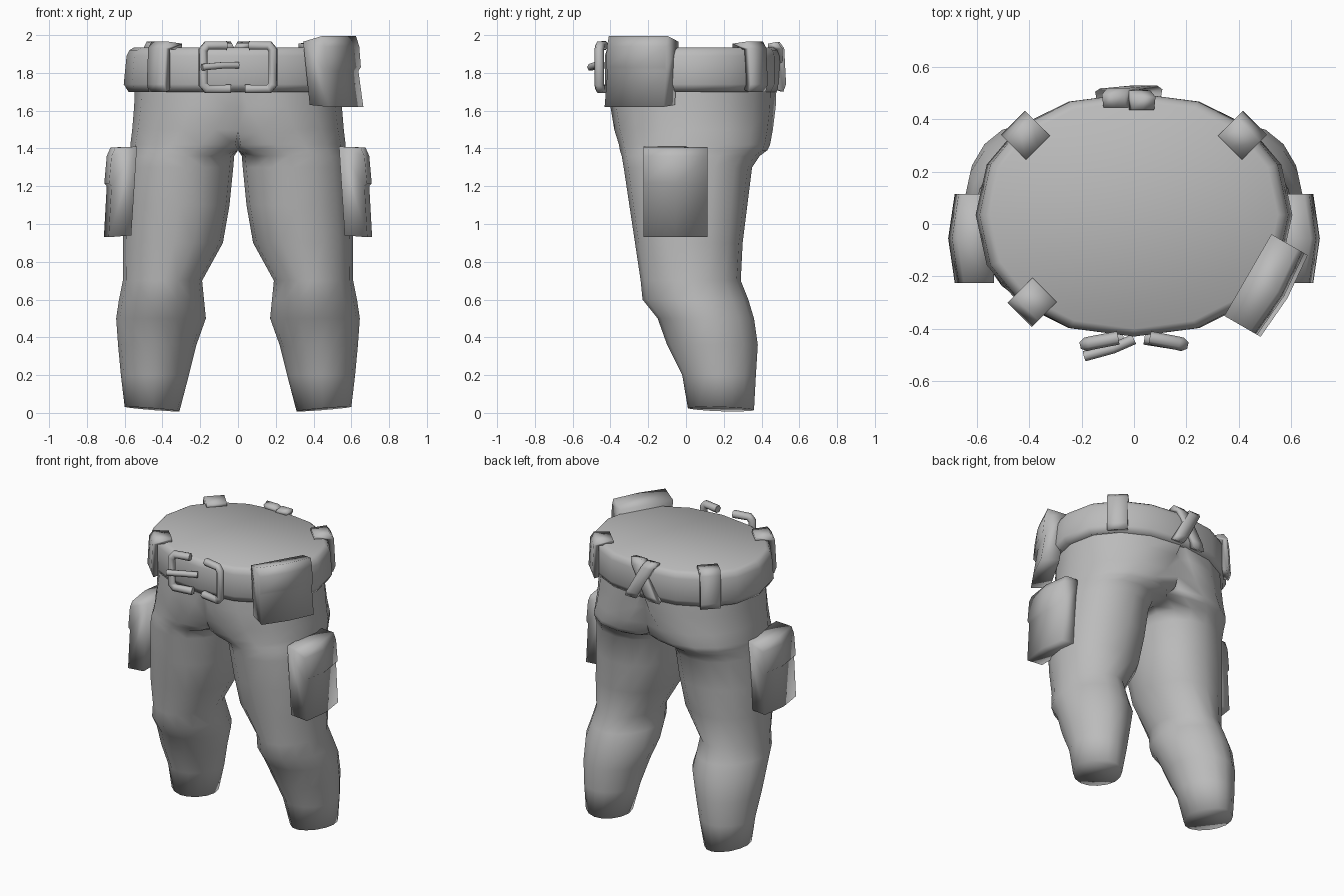
import bpy, bmesh, math
from mathutils import Vector

cube = bpy.data.objects.get("Cube")
if cube:
    bpy.data.objects.remove(cube)

cloth = bpy.data.materials.new("plain grey")
cloth.use_nodes = True
GREY = (0.5, 0.5, 0.5, 1)
cloth.diffuse_color = GREY
cloth.node_tree.nodes["Principled BSDF"].inputs["Base Color"].default_value = GREY


def finish(name, bm):
    bmesh.ops.recalc_face_normals(bm, faces=bm.faces)
    for face in bm.faces:
        face.smooth = True
    mesh = bpy.data.meshes.new(name)
    bm.to_mesh(mesh)
    bm.free()
    mesh.materials.append(cloth)
    obj = bpy.data.objects.new(name, mesh)
    bpy.context.collection.objects.link(obj)
    return obj


def bridge(bm, a, b):
    for i in range(len(a)):
        j = (i + 1) % len(a)
        bm.faces.new((a[i], a[j], b[j], b[i]))


def ring(bm, row, half, count=16):
    """Rounded section: height, inner x, middle x, outer x, front y, back y."""
    z, x_in, x_mid, x_out, front, back = row
    power = 1.08 if z < .8 else .92
    verts = []
    for i in range(count):
        t = math.tau * i / count
        c, s = math.cos(t), math.sin(t)
        cx = math.copysign(abs(c) ** power, c)
        sy = math.copysign(abs(s) ** power, s)
        x = x_mid + cx * (x_out - x_mid if c > 0 else x_mid - x_in)
        y = (front + back) / 2 + sy * (back - front) / 2
        verts.append(bm.verts.new((max(x, 0) if half else x, y, z)))
    return verts


def loft(bm, rows, half):
    rings = [ring(bm, row, half) for row in rows]
    for a, b in zip(rings, rings[1:]):
        bridge(bm, a, b)
    bm.faces.new(rings[0])
    return rings


# Trousers: one leg and half the hips, mirrored
bm = bmesh.new()
rings = loft(bm, [
    (.02, .31, .45, .6, .01, .36),
    (.2, .26, .44, .62, -.02, .37),
    (.36, .22, .43, .635, -.1, .38),
    (.5, .17, .41, .645, -.15, .36),
    (.6, .18, .4, .63, -.23, .33),
    (.7, .19, .39, .61, -.24, .29),
    (.9, .08, .34, .61, -.27, .3),
    (1.1, .045, .31, .6, -.3, .325),
    (1.3, .025, .29, .585, -.33, .35),
    (1.36, .02, .27, .575, -.34, .39),
    (1.39, -.15, .23, .57, -.35, .43),
    (1.42, -.25, .2, .57, -.355, .445),
    (1.5, -.4, .12, .56, -.38, .46),
    (1.62, -.5, .05, .55, -.4, .475),
    (1.75, -.55, 0, .545, -.4, .48),
], True)
for v in rings[0]:
    v.co.z += (v.co.x - .45) * .08 - (v.co.y - .18) * .03
inside = [f for f in bm.faces if all(v.co.x < .0001 for v in f.verts)]
bmesh.ops.delete(bm, geom=inside, context="FACES")
bmesh.ops.remove_doubles(bm, verts=bm.verts, dist=.0005)
trousers = finish("trousers", bm)
mirror = trousers.modifiers.new("mirror", "MIRROR")
mirror.use_clip = True

# Belt with closed waist
bm = bmesh.new()
rings = loft(bm, [
    (1.72, -.5, 0, .5, -.35, .42),
    (1.7, -.58, 0, .58, -.41, .48),
    (1.74, -.605, 0, .605, -.43, .5),
    (1.89, -.59, 0, .59, -.43, .5),
    (1.92, -.575, 0, .575, -.42, .49),
    (1.935, -.55, 0, .55, -.4, .47),
], False)
bm.faces.new(rings[-1])
finish("belt", bm)


def pouch(name, profile, width, origin, degrees, bulge=0, lean=0):
    """Extrude a closed (depth, height) profile sideways, facing outward."""
    a = math.radians(degrees)
    out = Vector((math.cos(a), math.sin(a), 0))
    side = Vector((-math.sin(a), math.cos(a), 0))
    mid = sum(z for d, z in profile) / len(profile)
    deepest = max(d for d, z in profile)
    bm = bmesh.new()
    columns = []
    for s in (-.5, 0, .5):
        column = []
        for d, z in profile:
            swell = bulge if s == 0 and d > deepest * .6 else 0
            p = Vector((*origin, z)) + out * (d + swell)
            p += side * (s * width + lean * (z - mid))
            column.append(bm.verts.new(p))
        columns.append(column)
    for a, b in zip(columns, columns[1:]):
        bridge(bm, a, b)
    bm.faces.new(columns[0])
    bm.faces.new(columns[-1])
    return finish(name, bm)


# Thigh pockets
pocket = [(0, .94), (.12, .93), (.105, 1.2), (.118, 1.215),
          (.105, 1.36), (.085, 1.405), (-.03, 1.41)]
pouch("left_thigh_pocket", pocket, .34, (.565, -.055), 0, .025)
pouch("right_thigh_pocket", pocket, .34, (-.565, -.055), 180, .025)

# Hip pouch
hip = [(.04, 1.63), (.16, 1.62), (.13, 1.81), (.145, 1.83),
       (.135, 1.94), (.115, 1.995), (0, 1.965)]
pouch("hip_pouch", hip, .36, (.435, -.195), -30, .015)


# Belt loops folded over the belt edge
def strap(reach):
    return [(0, 1.71), (.03, 1.7), (.045, 1.74), (.035, 1.93), (.01, 1.965),
            (-reach, 1.955), (-reach, 1.925), (0, 1.925)]


pouch("front_belt_loop", strap(.09), .13, (-.405, -.315), 225)
pouch("left_back_belt_loop", strap(.09), .13, (.43, .355), 45)
pouch("right_back_belt_loop", strap(.09), .13, (-.43, .355), 135)

# Crossed straps at the back
for name, lean, y in (("upper_cross_strap", .55, .485),
                      ("lower_cross_strap", -.55, .475)):
    pouch(name, strap(.04), .085, (-.02, y), 90, 0, lean)


def bar(name, points, radius):
    curve = bpy.data.curves.new(name, "CURVE")
    curve.dimensions = "3D"
    curve.bevel_depth = radius
    curve.bevel_resolution = 1
    curve.use_fill_caps = True
    spline = curve.splines.new("POLY")
    spline.points.add(len(points) - 1)
    for target, p in zip(spline.points, points):
        target.co = (*p, 1)
    spline.use_smooth = True
    curve.materials.append(cloth)
    obj = bpy.data.objects.new(name, curve)
    bpy.context.collection.objects.link(obj)


# Buckle: two open frame halves and the prong
for name, sign in (("right_buckle_half", -1), ("left_buckle_half", 1)):
    outline = [(.06, -.435, 1.945), (.165, -.455, 1.945), (.185, -.46, 1.92),
               (.185, -.46, 1.74), (.165, -.455, 1.715), (.04, -.435, 1.715)]
    bar(name, [(sign * x, y, z) for x, y, z in outline], .026)
bar("buckle_prong", [(-.19, -.505, 1.83), (-.08, -.475, 1.84), (0, -.44, 1.84)], .02)
